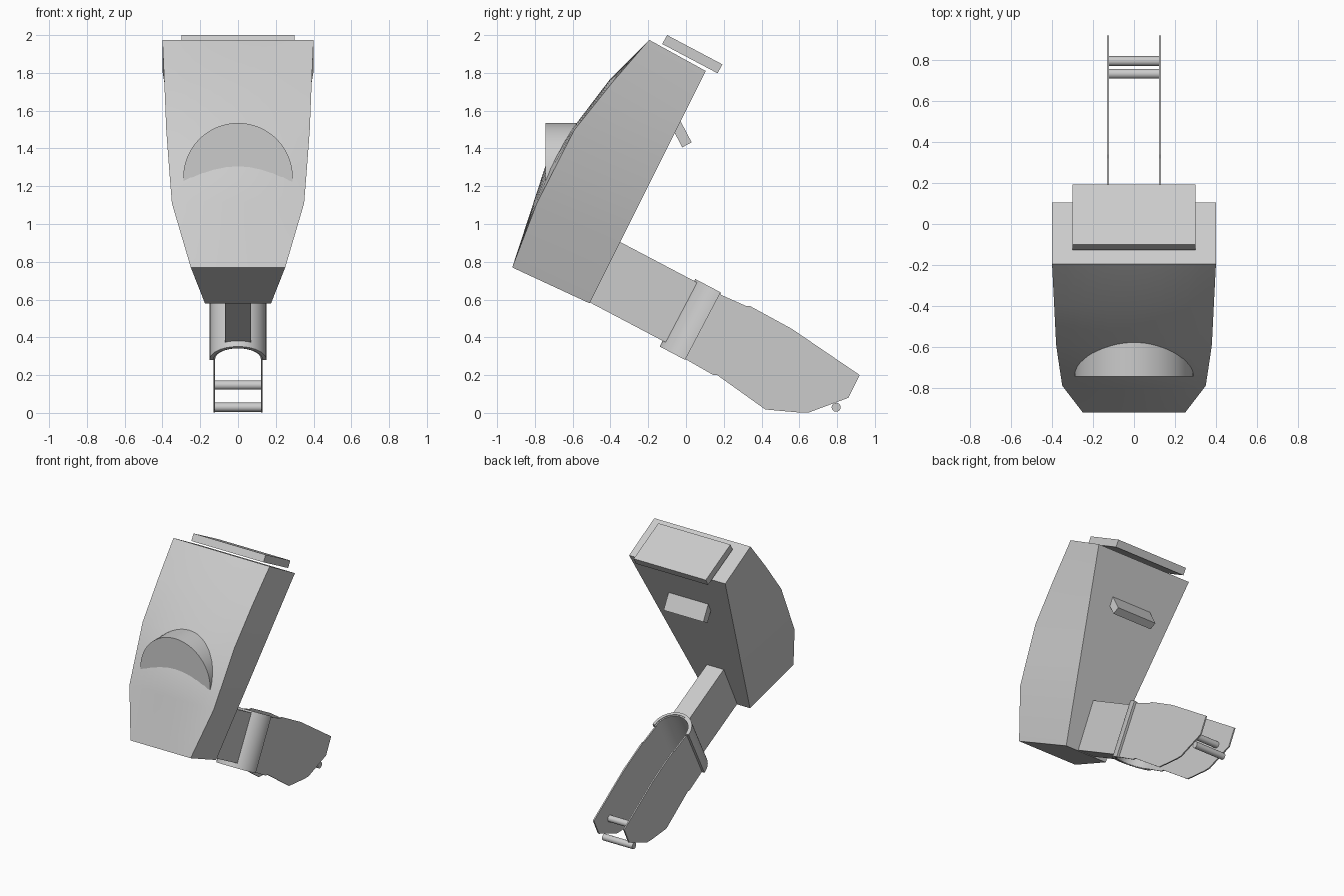
import bpy, bmesh, math
from mathutils import Vector

if "Cube" in bpy.data.objects:
    bpy.data.objects.remove(bpy.data.objects["Cube"], do_unlink=True)

grey = bpy.data.materials.new("plain_grey")
grey.use_nodes = True
GREY = (0.6, 0.6, 0.6, 1)
grey.diffuse_color = GREY
grey.node_tree.nodes["Principled BSDF"].inputs["Base Color"].default_value = GREY

# Arm frame: "along" runs down the arm, "up" is square to it
ALONG = Vector((0, 0.885, -0.466))
UP = Vector((0, 0.466, 0.885))


def finish(name, bm, smooth=None):
    bmesh.ops.recalc_face_normals(bm, faces=bm.faces)
    mesh = bpy.data.meshes.new(name)
    bm.to_mesh(mesh)
    bm.free()
    obj = bpy.data.objects.new(name, mesh)
    bpy.context.collection.objects.link(obj)
    mesh.materials.append(grey)
    if smooth:
        bpy.ops.object.select_all(action='DESELECT')
        obj.select_set(True)
        bpy.context.view_layer.objects.active = obj
        bpy.ops.object.shade_smooth_by_angle(angle=math.radians(smooth))
    return obj


def extrude(name, points, offset, smooth=None):
    """Close a flat outline and sweep it by an offset."""
    bm = bmesh.new()
    face = bm.faces.new([bm.verts.new(p) for p in points])
    swept = bmesh.ops.extrude_face_region(bm, geom=[face])["geom"]
    verts = [g for g in swept if isinstance(g, bmesh.types.BMVert)]
    bmesh.ops.translate(bm, verts=verts, vec=offset)
    return finish(name, bm, smooth)


def side_prism(name, outline, x0, x1):
    return extrude(name, [Vector((x0, y, z)) for y, z in outline],
                   Vector((x1 - x0, 0, 0)))


def disc(axis_a, axis_b, centre, r, n):
    return [centre + r * (math.cos(math.tau * i / n) * axis_a
                          + math.sin(math.tau * i / n) * axis_b) for i in range(n)]


def u_strap(name, r_out, r_in, u_end, v0, v1):
    """Half-round strap, open towards the far end of the arm."""
    u_mid, n = -0.137, 24

    def arc(r):
        pts = [(r, u_end)]
        pts += [(r * math.cos(math.pi * i / n), u_mid - r * math.sin(math.pi * i / n))
                for i in range(n + 1)]
        return pts + [(-r, u_end)]

    ring = arc(r_out) + arc(r_in)[::-1]
    pts = [Vector((x, 0, 0)) + u * ALONG + v0 * UP for x, u in ring]
    return extrude(name, pts, (v1 - v0) * UP, 30)


# Body: tapered shell with a gently bulging front
# Each row: half width, y, z of the front edge, bulge at the middle
rows = [(0.25, -0.92, 0.77, 0), (0.35, -0.79, 1.11, 0.018),
        (0.364, -0.70, 1.285, 0.05), (0.38, -0.59, 1.50, 0.012),
        (0.39, -0.39, 1.75, 0.02), (0.40, -0.195, 1.975, 0)]
back_low, back_high = Vector((0.175, -0.51, 0.58)), Vector((0.4, 0.105, 1.81))
COLS = 12
bm = bmesh.new()
front, back = [], []
for w, y, z, bulge in rows:
    line = []
    for c in range(COLS + 1):
        t = 2 * c / COLS - 1
        b = bulge * (1 - t * t)
        line.append(bm.verts.new((t * w, y - 0.87 * b, z + 0.5 * b)))
    front.append(line)
    p = back_low.lerp(back_high, (z - rows[0][2]) / (rows[-1][2] - rows[0][2]))
    back.append([bm.verts.new((s * p.x, p.y, p.z)) for s in (-1, 1)])
for r in range(len(rows) - 1):
    lo, hi = front[r], front[r + 1]
    for c in range(COLS):
        bm.faces.new((lo[c], lo[c + 1], hi[c + 1], hi[c]))
    for f, s in ((0, 0), (-1, 1)):
        bm.faces.new((lo[f], hi[f], back[r + 1][s], back[r][s]))
    bm.faces.new((back[r][0], back[r][1], back[r + 1][1], back[r + 1][0]))
for r in (0, -1):
    bm.faces.new(front[r] + back[r][::-1])
finish("body", bm, 30)

# Round hood on the front
extrude("front_hood", disc(Vector((1, 0, 0)), Vector((0, 0, 1)),
                           Vector((0, -0.745, 1.245)), 0.29, 64),
        Vector((0, 0.245, 0)), 30)

# Floating lid and rear tab
side_prism("top_lid", [(-0.1, 2.0), (0.193, 1.845), (0.167, 1.798), (-0.126, 1.953)],
           -0.3, 0.3)
side_prism("rear_tab", [(0.03, 1.432), (-0.02, 1.406), (-0.09, 1.54), (-0.04, 1.566)],
           -0.165, 0.165)

# Neck between body and strap
neck = [(-0.74, 0.28), (-0.74, 0.638), (-0.265, 0.638), (-0.265, 0.28)]
extrude("neck", [Vector((-0.07, 0, 0)) + u * ALONG + v * UP for u, v in neck],
        Vector((0.14, 0, 0)))

# Strap with its thin liner
u_strap("outer_strap", 0.15, 0.13, -0.135, 0.246, 0.65)
u_strap("strap_liner", 0.131, 0.121, -0.13, 0.25, 0.645)

# Pair of thin arm plates
plate = [(0.17, 0.632), (0.32, 0.565), (0.34, 0.565), (0.56, 0.445), (0.92, 0.2),
         (0.86, 0.08), (0.65, 0.002), (0.60, 0.002), (0.42, 0.018), (0.165, 0.2),
         (0.145, 0.2), (0.0, 0.283)]
for side, s in (("left", 1), ("right", -1)):
    side_prism(side + "_arm_plate", plate, s * 0.121, s * 0.131)

# Cross pins
for name, y, z in (("upper_pin", 0.733, 0.147), ("lower_pin", 0.795, 0.03)):
    extrude(name, disc(Vector((0, 1, 0)), Vector((0, 0, 1)),
                       Vector((-0.125, y, z)), 0.024, 20),
            Vector((0.25, 0, 0)), 40)
